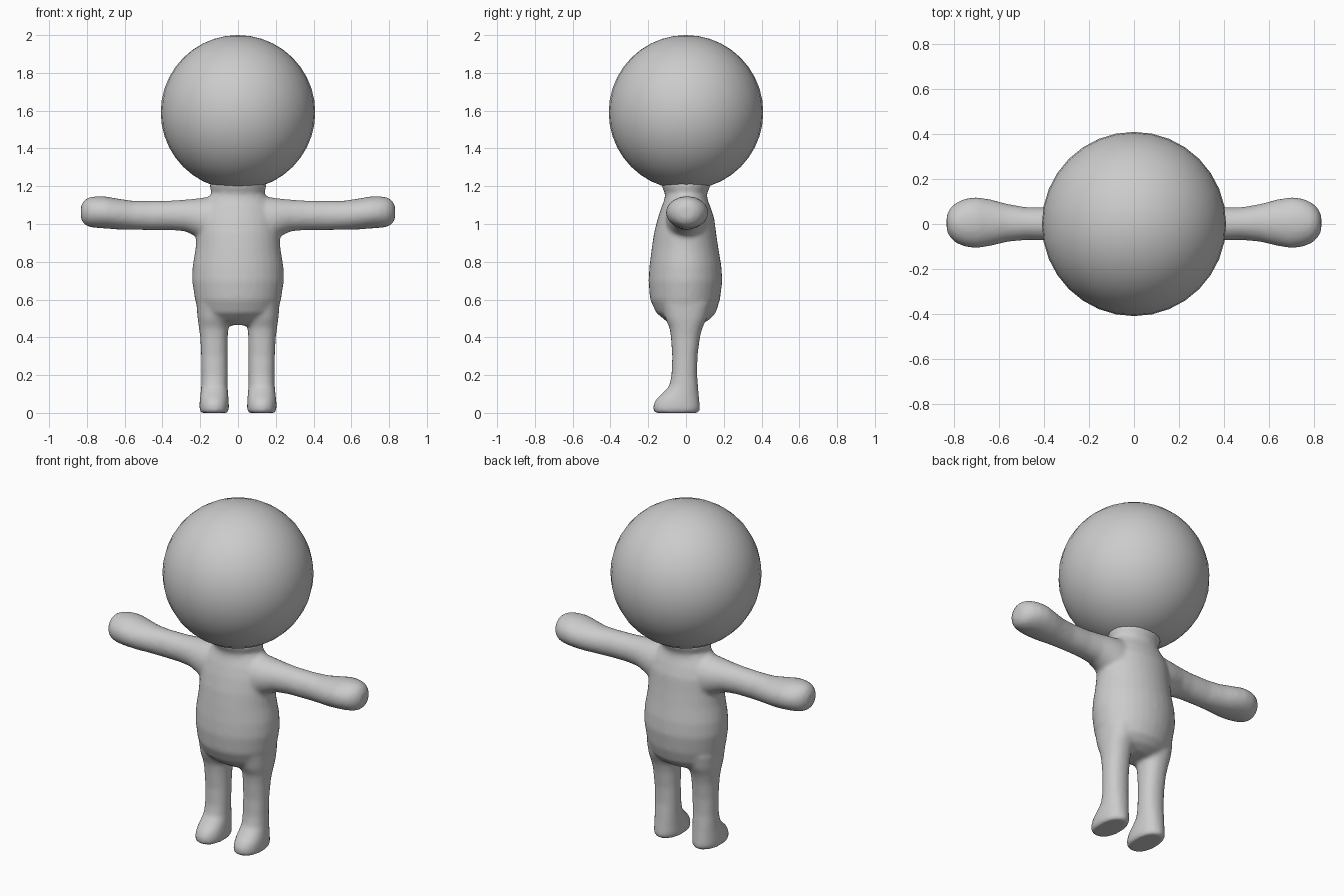
import bpy, bmesh, math
from mathutils import Vector

skin = bpy.data.materials.new("plain_grey")
skin.diffuse_color = (0.6, 0.6, 0.6, 1)


def loft(bm, rings, to_point, n=32, power=1.0):
    """Skin rings (t, cu, ru, cv, rv); to_point maps (t, u, v) to a position."""
    loops = []
    for t, cu, ru, cv, rv in rings:
        loop = []
        for i in range(n):
            a = 2 * math.pi * i / n
            c, s = math.cos(a), math.sin(a)
            u = cu + ru * math.copysign(abs(c) ** power, c)
            v = cv + rv * math.copysign(abs(s) ** power, s)
            loop.append(bm.verts.new(to_point(t, u, v)))
        loops.append(loop)
    faces = [bm.faces.new(loops[0]), bm.faces.new(loops[-1])]
    for a, b in zip(loops, loops[1:]):
        for i in range(n):
            j = (i + 1) % n
            faces.append(bm.faces.new((a[i], a[j], b[j], b[i])))
    bmesh.ops.recalc_face_normals(bm, faces=faces)


bm = bmesh.new()
upright = lambda t, u, v: Vector((u, v, t))

# torso: height, x centre, x radius, y centre, y radius
loft(bm, [
    (0.465, 0, 0.10, 0.00, 0.07), (0.49, 0, 0.165, 0.005, 0.115),
    (0.53, 0, 0.205, 0.0, 0.158), (0.60, 0, 0.228, -0.005, 0.185),
    (0.70, 0, 0.243, -0.003, 0.196), (0.78, 0, 0.240, -0.003, 0.190),
    (0.87, 0, 0.225, -0.005, 0.177), (0.95, 0, 0.220, -0.005, 0.165),
    (1.03, 0, 0.215, 0.0, 0.150), (1.09, 0, 0.195, 0.0, 0.130),
    (1.13, 0, 0.165, 0.0, 0.114), (1.16, 0, 0.140, 0.0, 0.110),
    (1.19, 0, 0.147, 0.0, 0.125), (1.22, 0, 0.155, 0.0, 0.135),
], upright)

for side in (-1, 1):
    # leg and foot
    loft(bm, [
        (0.000, side * 0.126, 0.070, -0.050, 0.114),
        (0.012, side * 0.126, 0.078, -0.050, 0.124),
        (0.045, side * 0.126, 0.078, -0.050, 0.123),
        (0.075, side * 0.126, 0.076, -0.043, 0.113),
        (0.105, side * 0.125, 0.073, -0.028, 0.095),
        (0.140, side * 0.125, 0.070, -0.013, 0.077),
        (0.200, side * 0.124, 0.069, -0.009, 0.068),
        (0.300, side * 0.125, 0.070, -0.006, 0.067),
        (0.400, side * 0.127, 0.073, -0.003, 0.077),
        (0.450, side * 0.129, 0.078, 0.000, 0.087),
        (0.500, side * 0.128, 0.086, 0.000, 0.110),
        (0.580, side * 0.120, 0.100, 0.000, 0.130),
    ], upright, power=0.9)

    # arm and mitten hand: x, y centre, y radius, z centre, z radius
    outward = lambda t, u, v, s=side: Vector((s * t, u, v))
    loft(bm, [
        (0.10, 0.0, 0.110, 1.020, 0.130), (0.18, 0.0, 0.105, 1.025, 0.115),
        (0.23, 0.0, 0.095, 1.036, 0.098), (0.28, 0.0, 0.083, 1.045, 0.084),
        (0.36, 0.0, 0.074, 1.046, 0.078), (0.48, 0.002, 0.073, 1.045, 0.077),
        (0.56, 0.005, 0.084, 1.046, 0.077), (0.64, 0.006, 0.104, 1.053, 0.082),
        (0.70, 0.006, 0.114, 1.061, 0.085), (0.75, 0.006, 0.107, 1.063, 0.084),
        (0.79, 0.005, 0.090, 1.063, 0.078), (0.815, 0.005, 0.067, 1.062, 0.064),
        (0.832, 0.005, 0.035, 1.062, 0.035),
    ], outward)

# one continuous rounded body
mesh = bpy.data.meshes.new("body")
bm.to_mesh(mesh)
bm.free()
body = bpy.data.objects.new("body", mesh)
bpy.context.collection.objects.link(body)
mesh.materials.append(skin)
remesh = body.modifiers.new("fuse", "REMESH")
remesh.mode = "VOXEL"
remesh.voxel_size = 0.012
remesh.use_smooth_shade = True
soften = body.modifiers.new("soften", "SMOOTH")
soften.factor = 0.5
soften.iterations = 7

# round head
bpy.ops.mesh.primitive_uv_sphere_add(segments=32, ring_count=20, radius=0.409,
                                     location=(0, 0, 1.591))
head = bpy.context.object
head.name = "head"
head.data.materials.append(skin)
bpy.ops.object.shade_smooth()
